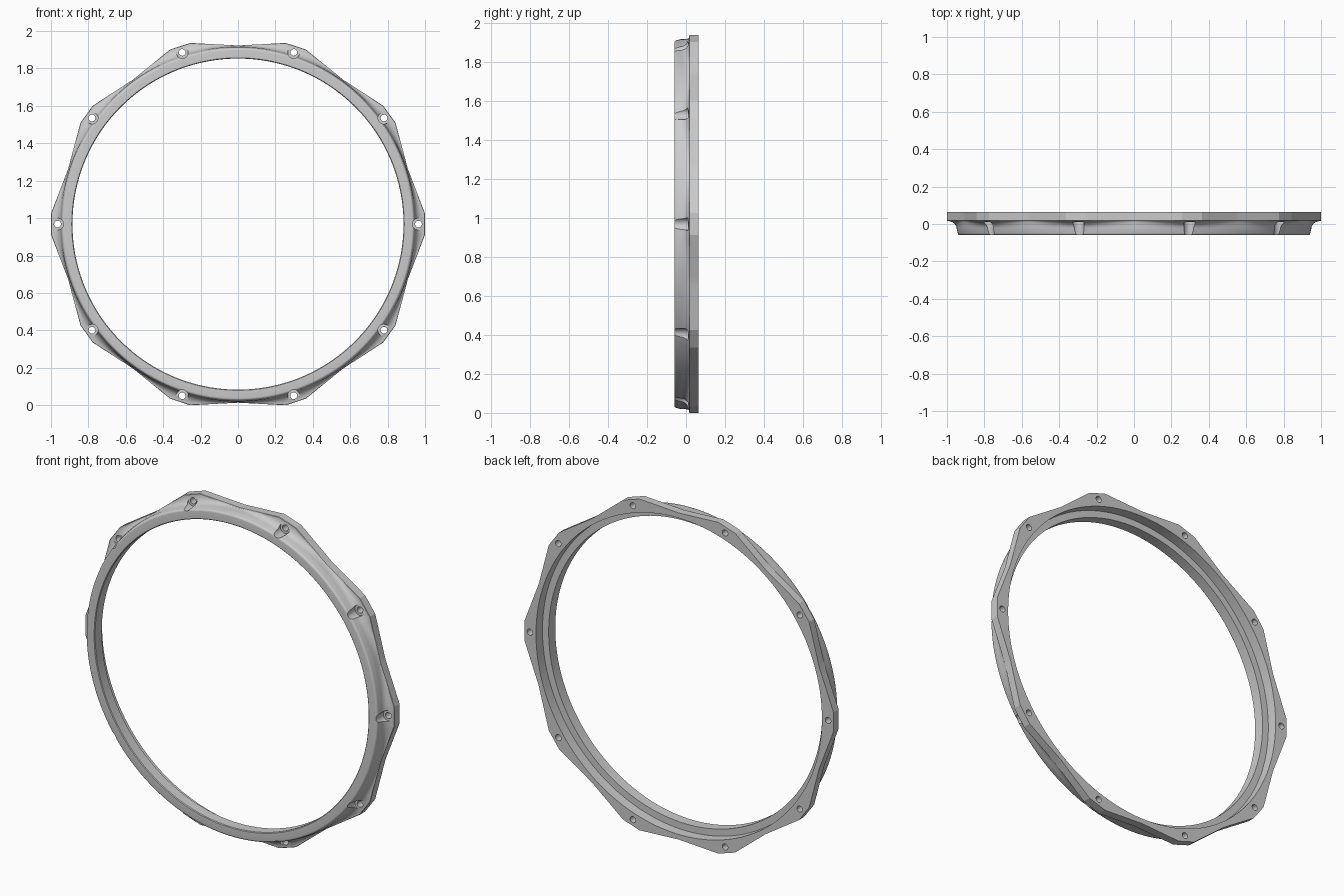
import bpy, bmesh
from math import sin, cos, atan, radians, pi

if "Cube" in bpy.data.objects:
    bpy.data.objects.remove(bpy.data.objects["Cube"])

ZC = 0.968            # height of the ring centre
LUGS = 10
PITCH = 36.0
CORNER = atan(0.056)  # half-angle of the flat at each lug
HOLE_R = 0.965        # radius of the bolt circle


def flange_radius(t):
    """Outer radius at angle t from the nearest lug centre."""
    t = abs(t)
    return 1 / cos(t) if t <= CORNER else 0.9535 / cos(radians(21.05) - t)


def section(outer):
    """Closed (radius, y) cross-section for a given flange radius."""
    pts = [(0.925, 0.065), (0.925, 0.005), (0.885, 0.005), (0.885, -0.056), (0.889, -0.06)]
    # rounded front rim
    for i in range(6):
        a = i * pi / 10
        pts.append((0.930 + 0.013 * sin(a), -0.047 - 0.013 * cos(a)))
    # concave fillet sweeping out to the flange
    base, edge = 0.948, outer - 0.002
    for i in range(10):
        a = i * pi / 18
        pts.append((edge - (edge - base) * cos(a), -0.028 + 0.044 * sin(a)))
    return pts + [(outer, 0.018), (outer, 0.065)]


def make_object(name, bm):
    bmesh.ops.recalc_face_normals(bm, faces=bm.faces)
    mesh = bpy.data.meshes.new(name)
    bm.to_mesh(mesh)
    bm.free()
    obj = bpy.data.objects.new(name, mesh)
    bpy.context.collection.objects.link(obj)
    return obj


def lug_cutters(name, outline, y0, y1):
    """Prisms with the same (radial, tangential) outline at every lug."""
    bm = bmesh.new()
    for k in range(LUGS):
        c, s = cos(radians(k * PITCH)), sin(radians(k * PITCH))
        ends = [[bm.verts.new((u * c - v * s, y, ZC + u * s + v * c)) for u, v in outline]
                for y in (y0, y1)]
        n = len(outline)
        bm.faces.new(ends[0])
        bm.faces.new(ends[1][::-1])
        for i in range(n):
            j = (i + 1) % n
            bm.faces.new((ends[0][i], ends[1][i], ends[1][j], ends[0][j]))
    obj = make_object(name, bm)
    obj.hide_render = True
    return obj


# Ring: the section lofted around the centre
local = [radians(-18 + 1.5 * i) for i in range(24)]
local = [CORNER * (1 if t > 0 else -1) if abs(abs(t) - radians(3)) < 1e-6 else t for t in local]
bm = bmesh.new()
rings = []
for k in range(LUGS):
    for t in local:
        a = radians(k * PITCH) + t
        rings.append([bm.verts.new((r * cos(a), y, ZC + r * sin(a)))
                      for r, y in section(flange_radius(t))])
for i, ring in enumerate(rings):
    nxt = rings[(i + 1) % len(rings)]
    for j in range(len(ring)):
        m = (j + 1) % len(ring)
        bm.faces.new((ring[j], ring[m], nxt[m], nxt[j]))
hoop = make_object("hoop_ring", bm)

# Bolt seats (U-shaped, open outward) and bolt holes
seat = [(HOLE_R + 0.032 * cos(a), 0.032 * sin(a))
        for a in (pi / 2 + pi * i / 16 for i in range(17))]
seat += [(1.05, -0.032), (1.05, 0.032)]
hole = [(HOLE_R + 0.018 * cos(2 * pi * i / 24), 0.018 * sin(2 * pi * i / 24)) for i in range(24)]
cutters = [lug_cutters("seat_cutter", seat, -0.1, 0.011),
           lug_cutters("hole_cutter", hole, -0.12, 0.12)]

bpy.ops.object.select_all(action='DESELECT')
bpy.context.view_layer.objects.active = hoop
hoop.select_set(True)
for cutter in cutters:
    mod = hoop.modifiers.new(cutter.name, 'BOOLEAN')
    mod.operation = 'DIFFERENCE'
    mod.solver = 'EXACT'
    mod.object = cutter
    bpy.ops.object.modifier_apply(modifier=mod.name)
    bpy.data.objects.remove(cutter)

bpy.ops.object.shade_smooth_by_angle(angle=radians(20))
